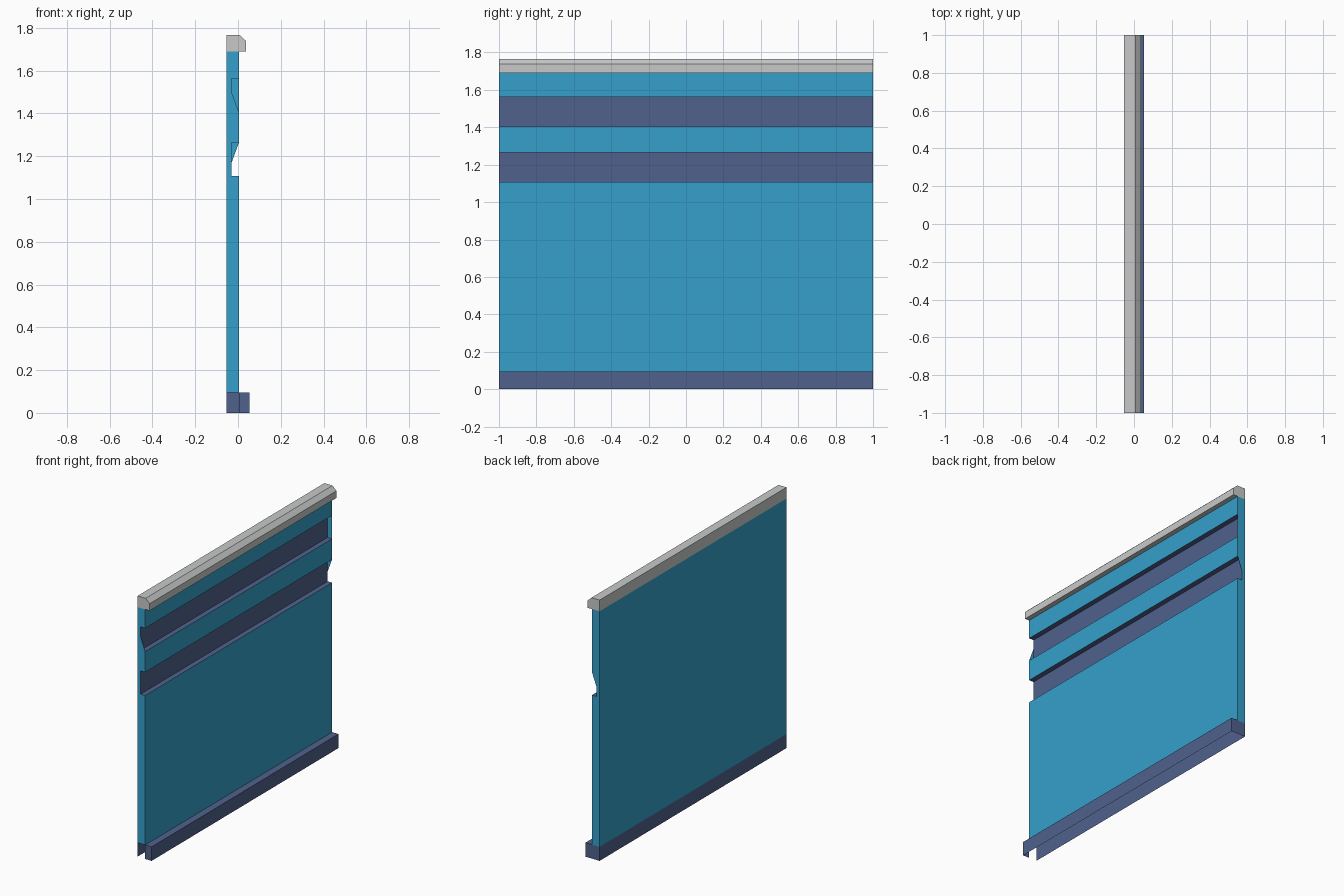
import bpy

if "Cube" in bpy.data.objects:
    bpy.data.objects.remove(bpy.data.objects["Cube"])

# key profile positions (x depth, z height)
BACK, FACE, SKIRT, CUT = -0.053, 0.005, 0.053, -0.03
BASE, WALL_TOP, TOP = 0.095, 1.69, 1.766
LOW, HIGH = (1.107, 1.265), (1.404, 1.563)


def material(name, rgb):
    m = bpy.data.materials.new(name)
    m.diffuse_color = (*rgb, 1)
    m.use_nodes = True
    m.node_tree.nodes["Principled BSDF"].inputs["Base Color"].default_value = m.diffuse_color
    return m


BLUE = material("panel blue", (0.036, 0.352, 0.597))
NAVY = material("trim navy", (0.08, 0.12, 0.262))
GREY = material("cap grey", (0.578, 0.584, 0.584))


def build(name, mat, strips=(), front=(), back=()):
    """Strips run the full length in y; front and back are end outlines (counter-clockwise from the front)."""
    verts, faces = [], []

    def face(points):
        faces.append(list(range(len(verts), len(verts) + len(points))))
        verts.extend(points)

    for line in strips:
        for (x0, z0), (x1, z1) in zip(line, line[1:]):
            face([(x0, -1, z0), (x0, 1, z0), (x1, 1, z1), (x1, -1, z1)])
    for outline in front:
        face([(x, -1, z) for x, z in outline])
    for outline in back:
        face([(x, 1, z) for x, z in reversed(outline)])
    mesh = bpy.data.meshes.new(name)
    mesh.from_pydata(verts, [], faces)
    mesh.materials.append(mat)
    obj = bpy.data.objects.new(name, mesh)
    bpy.context.collection.objects.link(obj)
    return obj


# wall panel: front bands between the grooves, plain back, notched ends
bands = [(BASE, LOW[0]), (LOW[1], HIGH[0]), (HIGH[1], WALL_TOP)]
front_end = [(BACK, BASE), (FACE, BASE),
             (FACE, LOW[0]), (CUT, LOW[0]), (CUT, LOW[1]), (FACE, LOW[1]),
             (FACE, HIGH[0]), (CUT, 1.5), (CUT, HIGH[1]), (FACE, HIGH[1]),
             (FACE, WALL_TOP), (BACK, WALL_TOP)]
back_end = [(BACK, BASE), (FACE, BASE),
            (FACE, LOW[0]), (CUT, LOW[0]), (CUT, 1.17), (FACE, LOW[1]),
            (FACE, WALL_TOP), (BACK, WALL_TOP)]
build("wall_panel", BLUE,
      [[(FACE, a), (FACE, b)] for a, b in bands] + [[(BACK, WALL_TOP), (BACK, BASE)]],
      [front_end], [back_end])

# recessed grooves
for name, (a, b) in (("lower_groove", LOW), ("upper_groove", HIGH)):
    build(name, NAVY, [[(FACE, a), (CUT, a), (CUT, b), (FACE, b)]])

# skirting: open underneath, open under the wall at the front end
build("skirting", NAVY,
      [[(SKIRT, 0), (SKIRT, BASE), (FACE, BASE)], [(BACK, BASE), (BACK, 0)]],
      [[(FACE, 0), (SKIRT, 0), (SKIRT, BASE), (FACE, BASE)]],
      [[(BACK, 0), (SKIRT, 0), (SKIRT, BASE), (BACK, BASE)]])

# chamfered top rail
rail = [(BACK, WALL_TOP), (0.038, WALL_TOP), (0.038, 1.738), (0.008, TOP), (BACK, TOP)]
build("top_rail", GREY, [rail + rail[:1]], [rail], [rail])
